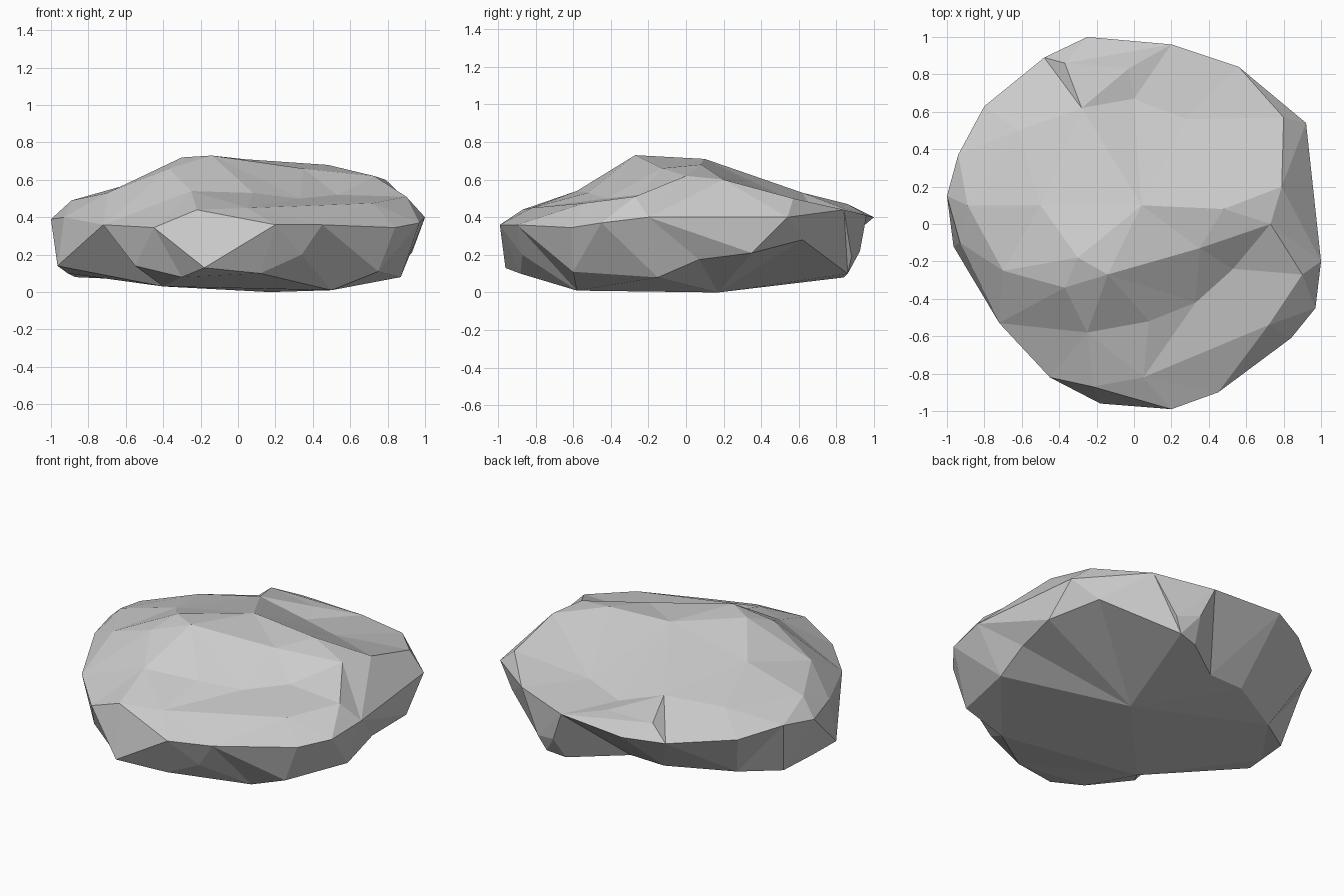
import bpy, bmesh
from mathutils import Vector
from mathutils.geometry import delaunay_2d_cdt

# Widest outline of the boulder, counter-clockwise seen from above
rim = [(-.25, 1, .4), (-.48, .89, .38), (-.8, .63, .39), (-.94, .37, .42),
       (-1, .15, .39), (-.965, -.12, .14), (-.72, -.53, .36), (-.45, -.82, .345),
       (-.18, -.96, .13), (.2, -.99, .36), (.45, -.9, .36), (.84, -.61, .345),
       (.97, -.45, .37), (1, -.2, .4), (.92, .54, .4), (.56, .84, .44), (.2, .96, .41)]

# Corners of the chipped upper side
crown = [(-.93, -.1, .4), (-.89, .1, .49), (-.7, -.25, .53), (-.3, -.18, .72),
         (-.14, -.27, .73), (-.37, -.34, .66), (-.25, -.58, .54), (-.22, -.87, .44),
         (.05, -.82, .45), (.08, -.52, .53), (.53, -.24, .52), (.72, -.54, .475),
         (.9, -.27, .51), (.73, 0, .62), (.79, .2, .6), (.48, .08, .68), (.04, .1, .71),
         (.28, .56, .46), (.8, .57, .5), (0, .67, .44), (-.28, .62, .53),
         (-.5, .1, .6), (-.62, .5, .5), (-.03, .83, .45), (-.37, .86, .47),
         (.35, -.13, .66), (.33, -.42, .5)]

# Ridge lines through the crown corners; negative numbers count back along the rim
ridges = [(2, 3, 16, 20, 24), (16, 15, 13), (5, 4, 25, 13), (6, 9, 26, 10, 12),
          (26, 8, 11, 12), (20, 19, 17), (24, -1), (7, -8), (-11, 0, -13)]

# Corners of the flatter underside
base = [(-.91, .05, .1), (-.87, .27, .08), (-.65, .42, .07), (-.28, .62, .085),
        (-.05, .62, .09), (.25, .84, .08), (.37, .86, .1), (.28, .925, .22),
        (.42, .88, .19), (.78, .62, .28), (.93, .35, .21), (.89, .07, .175),
        (.87, -.15, .08), (.75, -.6, .11), (.34, -.87, .2), (.12, -.88, .1),
        (-.3, -.8, .08), (-.55, -.65, .14), (.5, -.58, .01), (-.4, -.45, .03),
        (.17, .17, 0)]


def add_side(bm, ring, upward, points, creases=()):
    """Triangulate the points inside the shared outline, keeping the creases."""
    pts = ring + [bm.verts.new(p) for p in points]
    n = len(ring)
    edges = [(i, (i + 1) % n) for i in range(n)]
    for path in creases:
        edges += [(a + n, b + n) for a, b in zip(path, path[1:])]
    result = delaunay_2d_cdt([v.co.xy for v in pts], edges, [], 1, 1e-5)
    faces, sources = result[2], result[3]
    for face in faces:
        corners = [pts[sources[i][0]] for i in face]
        bm.faces.new(corners if upward else corners[::-1])


# Boulder: upper and lower shells joined along the outline
bm = bmesh.new()
ring = [bm.verts.new(Vector(p)) for p in rim]
add_side(bm, ring, True, crown, ridges)
add_side(bm, ring, False, base)
bmesh.ops.recalc_face_normals(bm, faces=bm.faces[:])
mesh = bpy.data.meshes.new("boulder")
bm.to_mesh(mesh)
bm.free()
boulder = bpy.data.objects.new("boulder", mesh)
bpy.context.collection.objects.link(boulder)
